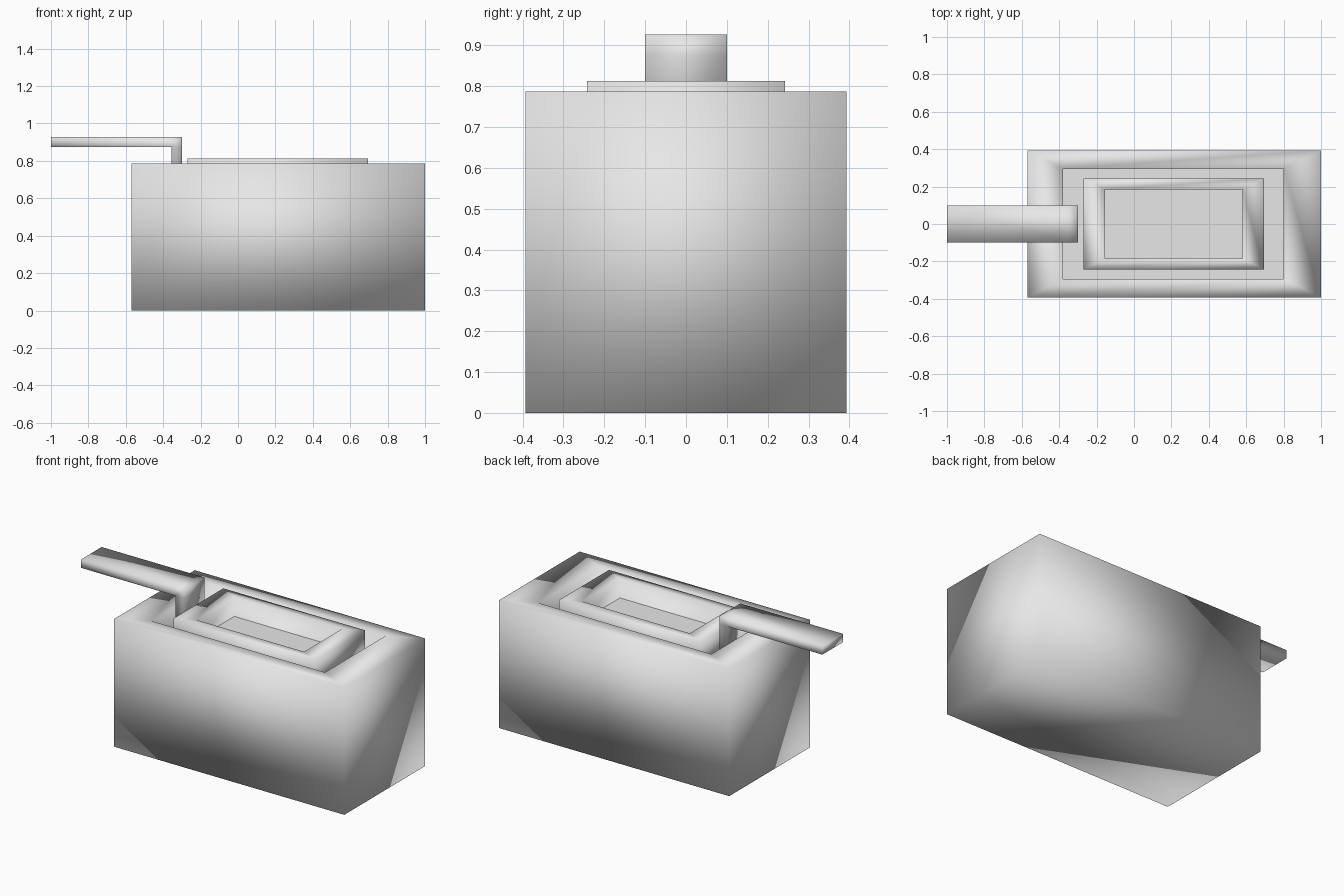
import bpy, bmesh

if "Cube" in bpy.data.objects:
    bpy.data.objects.remove(bpy.data.objects["Cube"])

stone = bpy.data.materials.new("light grey")
stone.diffuse_color = (0.8, 0.8, 0.8, 1)
stone.use_nodes = True
stone.node_tree.nodes["Principled BSDF"].inputs["Base Color"].default_value = stone.diffuse_color


def finish(bm, name):
    bmesh.ops.recalc_face_normals(bm, faces=bm.faces[:])
    mesh = bpy.data.meshes.new(name)
    bm.to_mesh(mesh)
    bm.free()
    mesh.materials.append(stone)
    mesh.shade_smooth()
    obj = bpy.data.objects.new(name, mesh)
    bpy.context.collection.objects.link(obj)


def ring(bm, x0, x1, y, z):
    return [bm.verts.new(p) for p in
            ((x0, -y, z), (x1, -y, z), (x1, y, z), (x0, y, z))]


def basin(name, outer, inner, z0, z1, well):
    """Block with a rectangular well sunk into its top."""
    bm = bmesh.new()
    loops = [ring(bm, *outer, z0), ring(bm, *outer, z1),
             ring(bm, *inner, z1), ring(bm, *inner, well)]
    for a, b in zip(loops, loops[1:]):
        for i in range(4):
            j = (i + 1) % 4
            bm.faces.new((a[i], a[j], b[j], b[i]))
    bm.faces.new(loops[0][::-1])
    bm.faces.new(loops[-1])
    finish(bm, name)


def sheet(name, area, z):
    """Flat surface lying in a well."""
    bm = bmesh.new()
    bm.faces.new(ring(bm, *area, z))
    finish(bm, name)


# Outer trough and raised inner basin
trough = (-0.38, 0.80, 0.295)
bowl = (-0.155, 0.58, 0.185)
basin("outer_trough", (-0.57, 1.0, 0.393), trough, 0, 0.787, 0.64)
basin("inner_basin", (-0.27, 0.695, 0.243), bowl, 0.645, 0.813, 0.68)

# Still surfaces in both wells
sheet("trough_surface", trough, 0.67)
sheet("basin_surface", bowl, 0.693)

# L-shaped spout: an upright with an arm reaching out to the left
bm = bmesh.new()
profile = [(-0.355, 0.645), (-0.30, 0.645), (-0.30, 0.875), (-0.30, 0.927),
           (-0.355, 0.927), (-1.0, 0.927), (-1.0, 0.875), (-0.355, 0.875)]
front, back = [[bm.verts.new((x, y, z)) for x, z in profile] for y in (-0.1, 0.1)]
for i in range(8):
    j = (i + 1) % 8
    bm.faces.new((front[i], front[j], back[j], back[i]))
for side in (front, back):
    for quad in ((0, 1, 2, 7), (7, 2, 3, 4), (7, 4, 5, 6)):
        bm.faces.new([side[k] for k in quad])
finish(bm, "spout")
